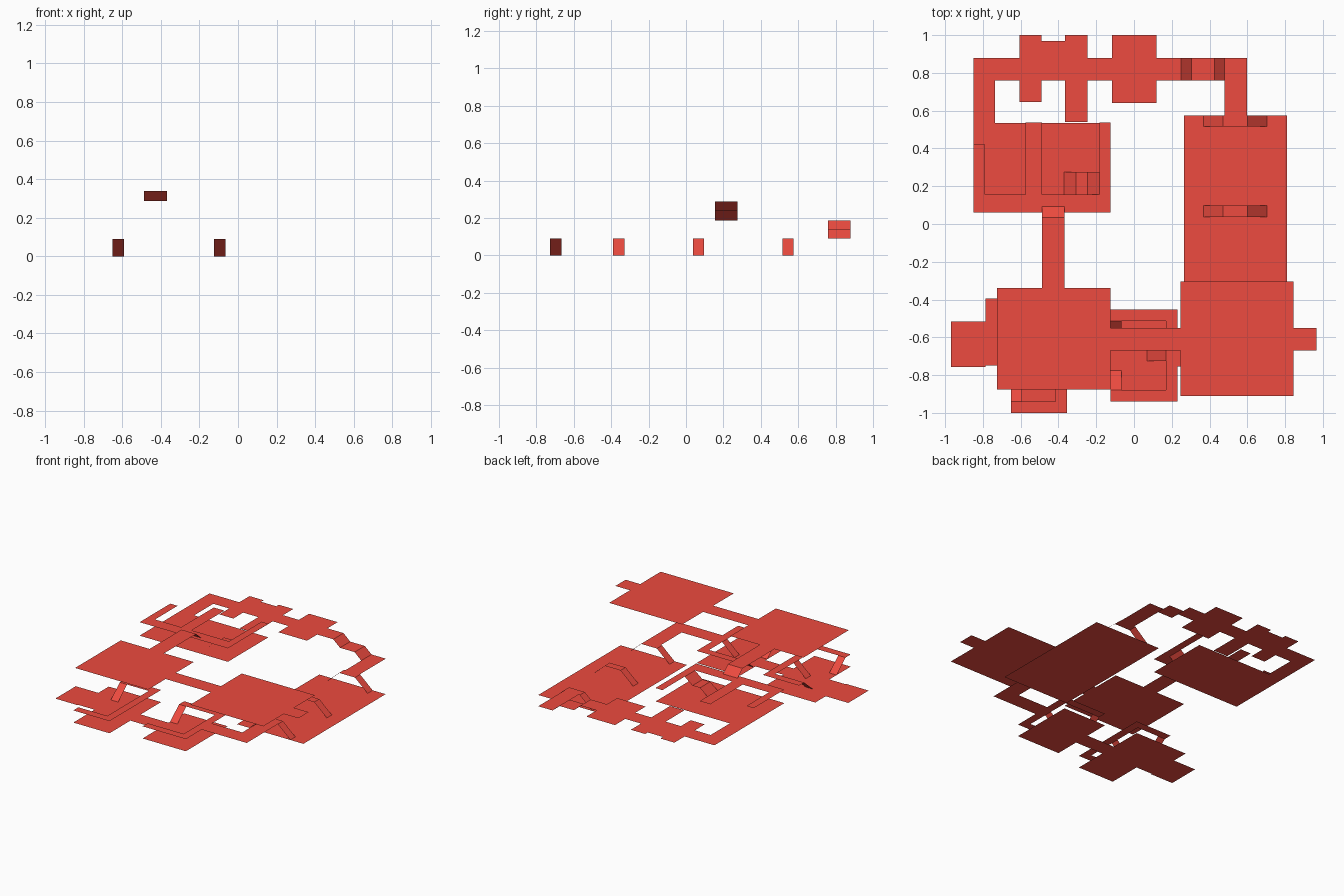
import bpy

if "Cube" in bpy.data.objects:
    bpy.data.objects.remove(bpy.data.objects["Cube"])

mat = bpy.data.materials.new("red")
mat.diffuse_color = (0.85, 0.07, 0.05, 1)
mat.use_nodes = True
mat.node_tree.nodes["Principled BSDF"].inputs["Base Color"].default_value = mat.diffuse_color

G, L1, L2, L3, L4 = 0.0, 0.09, 0.187, 0.287, 0.338   # storey heights


def sheet(name, quads):
    """One object made of single-sided upward-facing quads."""
    verts, faces = [], []
    for q in quads:
        faces.append(range(len(verts), len(verts) + 4))
        verts += q
    me = bpy.data.meshes.new(name)
    me.from_pydata(verts, [], [list(f) for f in faces])
    me.materials.append(mat)
    ob = bpy.data.objects.new(name, me)
    bpy.context.collection.objects.link(ob)
    return ob


def flat(x0, x1, y0, y1, z):
    return [(x0, y0, z), (x1, y0, z), (x1, y1, z), (x0, y1, z)]


def ramp_x(x0, x1, y0, y1, z0, z1):
    return [(x0, y0, z0), (x1, y0, z1), (x1, y1, z1), (x0, y1, z0)]


def ramp_y(x0, x1, y0, y1, z0, z1):
    return [(x0, y0, z0), (x1, y0, z0), (x1, y1, z1), (x0, y1, z1)]


def floors(name, z, rects):
    sheet(name, [flat(*r, z) for r in rects])


# Upper rooms with linking passages
floors("upper_rooms", L4, [
    (-0.725, -0.125, -0.875, -0.34),
    (0.245, 0.845, -0.91, -0.305),
    (-0.125, 0.245, -0.67, -0.55),
    (0.845, 0.965, -0.67, -0.55),
    (-0.488, -0.368, -0.34, 0.035)])
sheet("upper_ramp", [ramp_y(-0.488, -0.368, 0.035, 0.092, L4, L3)])

# North-west room, upper gallery and stairs
floors("northwest_floor", L2, [(-0.85, -0.125, 0.06, 0.535)])
floors("gallery", L3, [
    (-0.85, -0.125, 0.06, 0.155),
    (-0.85, -0.79, 0.155, 0.42),
    (-0.575, -0.488, 0.155, 0.537),
    (-0.182, -0.125, 0.155, 0.537)])
mid = (L2 + L3) / 2
sheet("gallery_stairs", [
    ramp_x(-0.37, -0.307, 0.155, 0.275, L2, mid),
    flat(-0.307, -0.245, 0.155, 0.275, mid),
    ramp_x(-0.245, -0.182, 0.155, 0.275, mid, L3)])

# North corridor with side alcoves
floors("north_corridor", L2, [
    (-0.85, 0.25, 0.76, 0.88),
    (-0.85, -0.735, 0.535, 0.76),
    (-0.605, -0.49, 0.645, 0.76),
    (-0.605, -0.49, 0.88, 1.0),
    (-0.49, -0.365, 0.88, 0.97),
    (-0.365, -0.247, 0.88, 1.0),
    (-0.365, -0.247, 0.54, 0.76),
    (-0.117, 0.118, 0.88, 1.0),
    (-0.117, 0.118, 0.64, 0.76)])
mid = (L1 + L2) / 2
sheet("corridor_stairs", [
    ramp_x(0.25, 0.305, 0.76, 0.88, L2, mid),
    flat(0.305, 0.425, 0.76, 0.88, mid),
    ramp_x(0.425, 0.48, 0.76, 0.88, mid, L1)])
floors("east_corridor", L1, [(0.48, 0.597, 0.575, 0.88)])

# East hall with three ramped bridges
floors("east_hall", G, [(0.265, 0.81, -0.39, 0.575)])
for i, y in enumerate((0.515, 0.037, -0.39)):
    sheet(f"hall_bridge_{i + 1}", [
        ramp_x(0.367, 0.47, y, y + 0.06, G, L1),
        flat(0.47, 0.6, y, y + 0.06, L1),
        ramp_x(0.6, 0.703, y, y + 0.06, L1, G)])

# Passage under the upper east room
floors("south_passage", L1, [
    (0.23, 0.6, -0.755, -0.635),
    (0.48, 0.6, -0.635, -0.39)])


def walkway_room(name, x0, x1, y0, y1):
    """Ground floor with a raised U walkway and three ramps, mirrored in y."""
    w = 0.06
    yc = (y0 + y1) / 2
    floors(name + "_floor", G, [(x0, x1, y0, y1)])
    floors(name + "_walkway", L1, [
        (x0, x1, y0, y0 + w),
        (x0, x1, y1 - w, y1),
        (x1 - w, x1, y0 + w, y1 - w)])
    sheet(name + "_ramps", [
        ramp_y(x0, x0 + w, y0 + w, y0 + w + 0.105, L1, G),
        ramp_y(x0, x0 + w, y1 - w - 0.105, y1 - w, G, L1),
        ramp_x(x1 - w - 0.1, x1 - w, yc - 0.03, yc + 0.03, G, L1)])


walkway_room("south_room", -0.125, 0.23, -0.94, -0.453)
walkway_room("southwest_room", -0.652, -0.355, -1.0, -0.395)

# Ground links and western annexe
floors("ground_link", G, [(-0.355, -0.125, -0.755, -0.635)])
floors("west_annexe", G, [
    (-0.97, -0.785, -0.757, -0.517),
    (-0.785, -0.652, -0.75, -0.395)])
